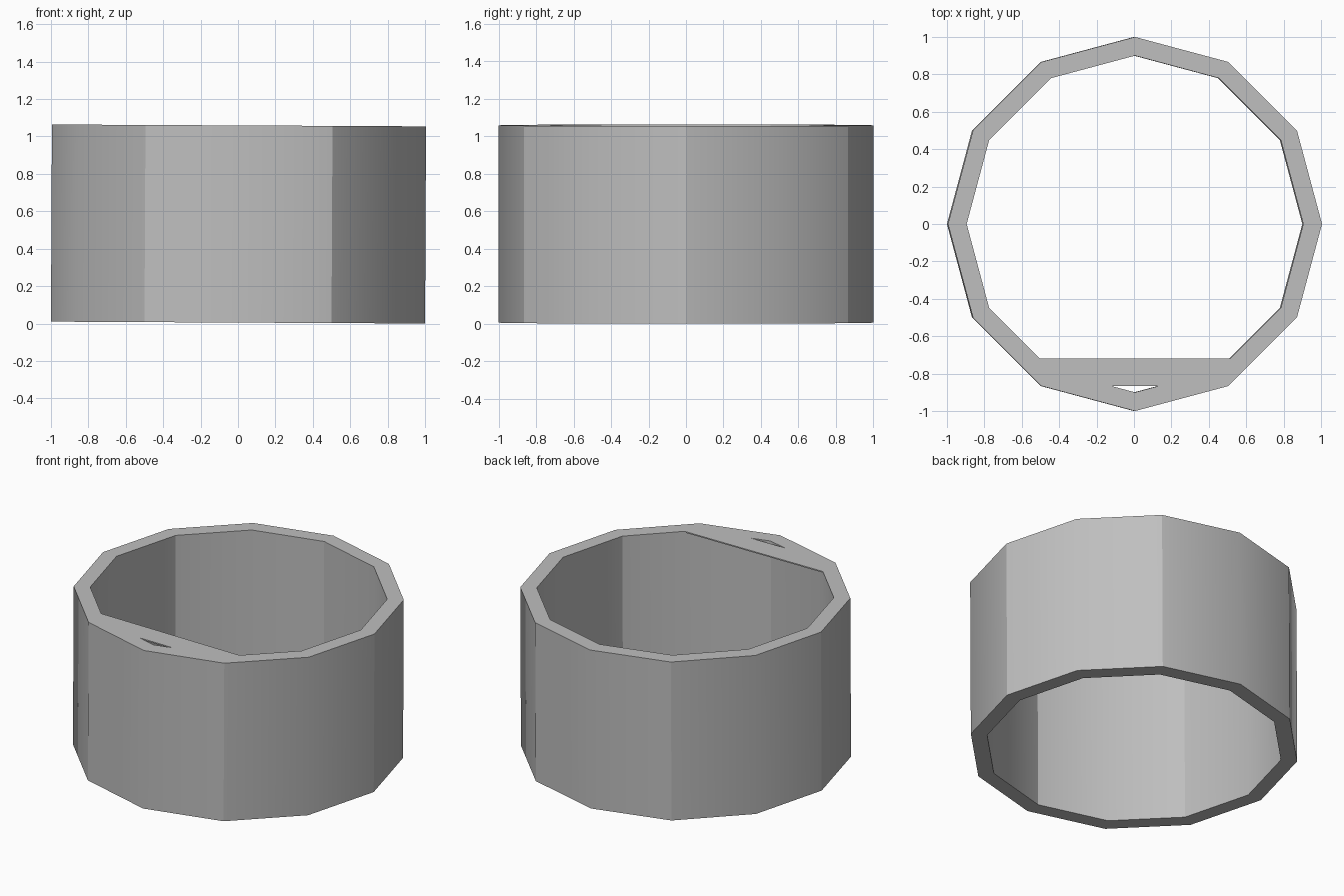
import bpy
import bmesh
import math
from mathutils import Matrix

cube = bpy.data.objects.get("Cube")
if cube:
    bpy.data.objects.remove(cube)

SIDES, OUTER, INNER, HEIGHT = 12, 1.0, 0.9, 1.054
TILT = 0.005  # very slight lean towards +x
PLATE = 0.008  # thickness of the front plate

grey = bpy.data.materials.new("light_grey")
grey.use_nodes = True
grey.diffuse_color = (0.52, 0.52, 0.52, 1)
grey.node_tree.nodes["Principled BSDF"].inputs["Base Color"].default_value = grey.diffuse_color


def add_object(name, bm):
    """Finish a bmesh as a slightly tilted object resting on the ground."""
    bmesh.ops.recalc_face_normals(bm, faces=bm.faces)
    bm.transform(Matrix.Translation((0, 0, TILT)) @ Matrix.Rotation(TILT, 4, 'Y'))
    mesh = bpy.data.meshes.new(name)
    bm.to_mesh(mesh)
    bm.free()
    mesh.materials.append(grey)
    bpy.context.collection.objects.link(bpy.data.objects.new(name, mesh))


def add_loop(bm, radius, z):
    """Regular polygon of vertices at one height."""
    angles = [i * math.tau / SIDES for i in range(SIDES)]
    return [bm.verts.new((radius * math.cos(a), radius * math.sin(a), z)) for a in angles]


# Open twelve-sided ring wall
bm = bmesh.new()
loops = [add_loop(bm, r, z) for r, z in
         ((OUTER, 0), (OUTER, HEIGHT), (INNER, HEIGHT), (INNER, 0))]
for k, a in enumerate(loops):
    b = loops[(k + 1) % 4]
    for i in range(SIDES):
        j = (i + 1) % SIDES
        bm.faces.new((a[i], a[j], b[j], b[i])).smooth = k in (0, 2)

# Upright edges are soft at every other corner, alternating outside and inside
for edge in bm.edges:
    edge.smooth = False
for i in range(SIDES):
    low, high = (loops[0], loops[1]) if i % 2 else (loops[3], loops[2])
    bm.edges.get((low[i], high[i])).smooth = True
add_object("ring_wall", bm)

# Thin plate across the front of the opening, leaving a small triangular gap
bm = bmesh.new()
half = [(0.51, -0.72), (0.45, -0.78), (0.123, -0.867)]
outline = half + [(-x, y) for x, y in reversed(half)]
base = bm.faces.new([bm.verts.new((x, y, HEIGHT - PLATE)) for x, y in outline])
top = bmesh.ops.extrude_face_region(bm, geom=[base], use_keep_orig=True)
bmesh.ops.translate(bm, vec=(0, 0, PLATE),
                    verts=[v for v in top["geom"] if isinstance(v, bmesh.types.BMVert)])
add_object("front_plate", bm)
